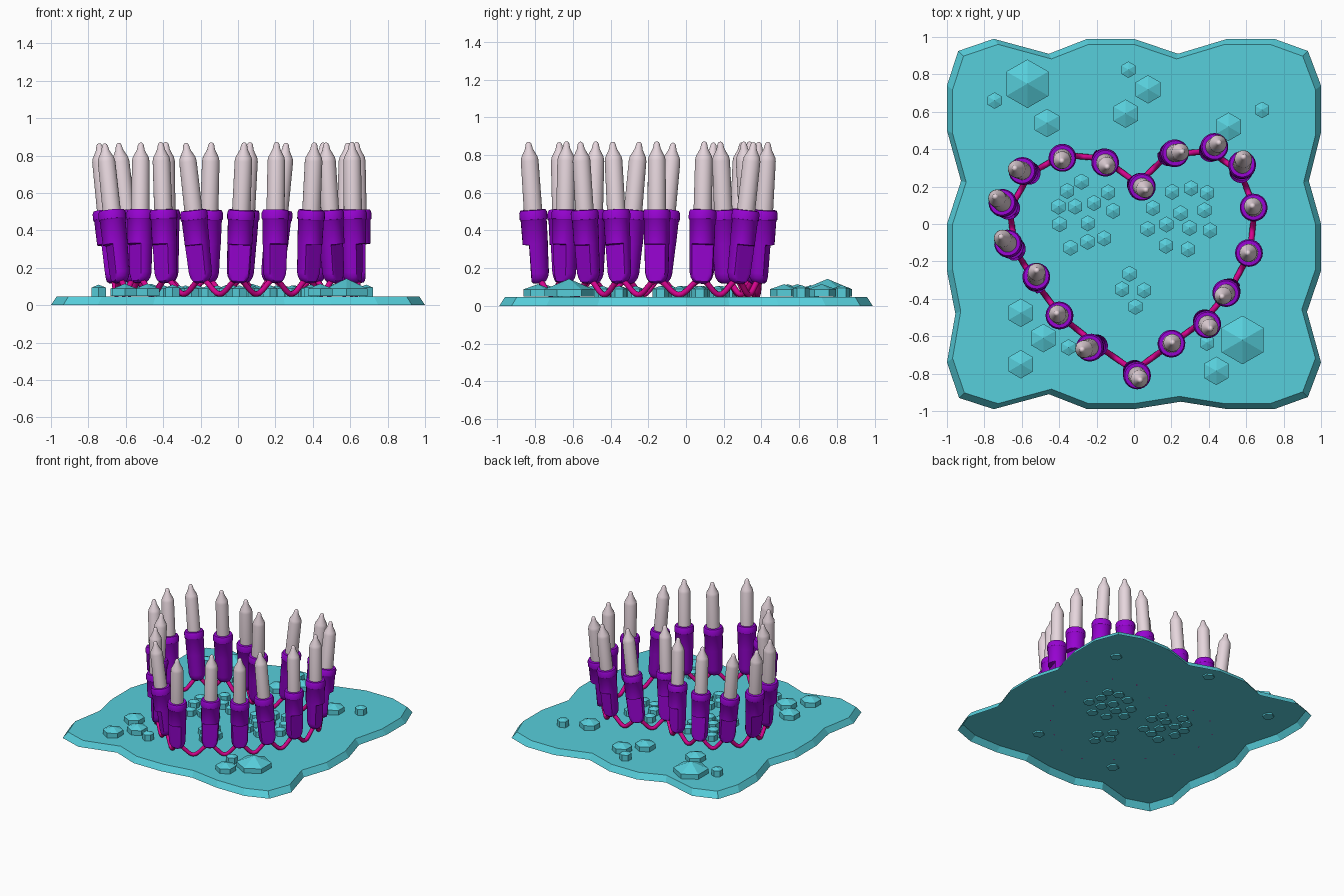
import bpy, bmesh, math, random
from mathutils import Vector, Matrix

if "Cube" in bpy.data.objects:
    bpy.data.objects.remove(bpy.data.objects["Cube"])

random.seed(4)


def material(name, rgb):
    m = bpy.data.materials.new(name)
    m.diffuse_color = (*rgb, 1)
    m.use_nodes = True
    m.node_tree.nodes["Principled BSDF"].inputs["Base Color"].default_value = m.diffuse_color
    return m


TEAL = material("teal", (0.095, 0.62, 0.71))
PURPLE = material("purple", (0.31, 0.001, 0.64))
MAGENTA = material("magenta", (0.66, 0.001, 0.27))
PALE = material("pale_pink", (0.79, 0.67, 0.72))


def finish(bm, name, mat, smooth=False):
    mesh = bpy.data.meshes.new(name)
    bm.to_mesh(mesh)
    bm.free()
    mesh.materials.append(mat)
    ob = bpy.data.objects.new(name, mesh)
    bpy.context.collection.objects.link(ob)
    if smooth:
        bpy.ops.object.select_all(action='DESELECT')
        ob.select_set(True)
        bpy.context.view_layer.objects.active = ob
        bpy.ops.object.shade_smooth_by_angle(angle=math.radians(35))
    return ob


def skin(bm, rings, bottom=True):
    """Join counter-clockwise rings of points, bottom to top, into a capped solid."""
    rows = [[bm.verts.new(p) for p in ring] for ring in rings]
    n = len(rows[0])
    for a, b in zip(rows, rows[1:]):
        for i in range(n):
            j = (i + 1) % n
            bm.faces.new((a[i], a[j], b[j], b[i]))
    if bottom:
        bm.faces.new(rows[0][::-1])
    return bm.faces.new(rows[-1])


def lathe(bm, profile, mat, sides=24, flat_below=None, flat=0.033):
    """Revolve a profile; below a height, cut the outer (-y) side flat."""
    rings = []
    for r, z in profile:
        ring = []
        for i in range(sides):
            a = 2 * math.pi * i / sides
            x, y = r * math.cos(a), r * math.sin(a)
            if flat_below is not None and z < flat_below:
                y = max(-flat, y)
            ring.append(mat @ Vector((x, y, z)))
        rings.append(ring)
    skin(bm, rings)


# wavy base: thin open-bottomed shell with sloped rim
OUTLINE = [(-1, .74), (-.94, .925), (-.75, .99), (-.455, .91), (-.25, .99), (0, .99),
           (.235, .91), (.5, .99), (.75, .99), (.93, .925), (1, .74), (1, .49),
           (.935, .23), (1, 0), (1, -.25), (.925, -.47), (1, -.74), (.93, -.925),
           (.75, -.99), (.5, -.99), (.25, -.95), (0, -.99), (-.25, -.99), (-.455, -.91),
           (-.75, -.99), (-.935, -.93), (-1, -.74), (-.955, -.48), (-1, -.25), (-1, 0),
           (-.925, .23), (-1, .5)][::-1]
bm = bmesh.new()
skin(bm, [[(x, y, 0) for x, y in OUTLINE],
          [(x * .97, y * .97, .046) for x, y in OUTLINE]], bottom=False)
finish(bm, "base_slab", TEAL)


# hexagonal stones with shallow pointed tops
def stones(name, spots, r, foot, wall, peak):
    bm = bmesh.new()
    for x, y in spots:
        pts = [(x - r * math.sin(i * math.pi / 3), y + r * math.cos(i * math.pi / 3))
               for i in range(6)]
        top = skin(bm, [[(a, b, z) for a, b in pts] for z in (foot, wall)])
        tip = bmesh.ops.poke(bm, faces=[top])["verts"][0]
        tip.co.z = peak
    finish(bm, name, TEAL)


stones("large_stones", [(-.57, .75), (.58, -.62)], .13, .05, .088, .143)
stones("medium_stones", [(.075, .72), (-.045, .59), (-.465, .54), (.505, .52),
                         (-.605, -.475), (-.605, -.75), (-.485, -.61), (.44, -.785)],
       .076, .05, .088, .115)
stones("small_stones", [(-.03, .825), (-.745, .66), (.685, .61), (.39, -.635),
                        (-.35, -.66)], .044, .034, .094, .11)

# loose pebbles inside the ring of lights
pebbles = []


def scatter(count, cx, cy, rx, ry):
    goal = len(pebbles) + count
    for _ in range(8000):
        if len(pebbles) == goal:
            break
        x, y = random.uniform(-rx, rx), random.uniform(-ry, ry)
        p = Vector((cx + x, cy + y))
        if (x / rx) ** 2 + (y / ry) ** 2 < 1 and all((p - q).length > .088 for q in pebbles):
            pebbles.append(p)


scatter(12, -.25, .04, .17, .21)
scatter(12, .25, .04, .19, .19)
scatter(4, -.01, -.36, .07, .19)
stones("scattered_pebbles", pebbles, .043, .034, .09, .106)

# heart of lights: foot positions and tip positions, in order along the wire
FEET = [(.02, .215), (-.165, .35), (-.38, .37), (-.555, .27), (-.665, .08), (-.635, -.14),
        (-.525, -.315), (-.385, -.5), (-.195, -.65), (0, -.785), (.195, -.645),
        (.375, -.515), (.515, -.35), (.62, -.155), (.645, .08), (.57, .275),
        (.405, .39), (.18, .37)]
TIPS = [(.06, .185), (-.145, .31), (-.385, .34), (-.63, .295), (-.735, .14), (-.705, -.075),
        (-.52, -.255), (-.41, -.48), (-.27, -.67), (.03, -.83), (.205, -.635),
        (.405, -.555), (.475, -.385), (.61, -.155), (.635, .095), (.585, .35),
        (.45, .43), (.25, .385)]
SOCKET = [(.026, 0), (.044, .01), (.056, .03), (.062, .055), (.066, .204), (.067, .208),
          (.069, .335), (.074, .342), (.074, .375), (.067, .39), (.04, .392)]
BULB = [(.049, .36), (.047, .652), (.043, .672), (.021, .714), (.016, .738), (.011, .748),
        (.004, .752)]
n = len(FEET)
for i in range(n):
    foot = Vector((*FEET[i], .12))
    lean = (Vector(TIPS[i]) - Vector(FEET[i])) * 1.12
    up = Vector((*lean, .748)).normalized()
    along = Vector((*FEET[(i + 1) % n], 0)) - Vector((*FEET[i - 1], 0))
    inward = up.cross(along).normalized()
    side = inward.cross(up)
    frame = Matrix.Translation(foot) @ Matrix((side, inward, up)).transposed().to_4x4()
    # socket with outer face of the lower half cut flat
    bm = bmesh.new()
    lathe(bm, SOCKET, frame, flat_below=.206)
    finish(bm, f"socket_{i + 1}", PURPLE, True)
    # pointed bulb
    bm = bmesh.new()
    lathe(bm, BULB, frame)
    finish(bm, f"bulb_{i + 1}", PALE, True)

# wire drooping between the sockets
path = []
for i in range(n):
    a, b = Vector((*FEET[i], 0)), Vector((*FEET[(i + 1) % n], 0))
    for k in range(12):
        p = a.lerp(b, k / 12)
        p.z = .099 + .04 * math.cos(2 * math.pi * k / 12)
        path.append(p)
curve = bpy.data.curves.new("wire", 'CURVE')
curve.dimensions = '3D'
curve.bevel_depth = .0155
curve.bevel_resolution = 2
spline = curve.splines.new('POLY')
spline.points.add(len(path) - 1)
for pt, p in zip(spline.points, path):
    pt.co = (*p, 1)
spline.use_cyclic_u = True
curve.materials.append(MAGENTA)
wire = bpy.data.objects.new("wire", curve)
bpy.context.collection.objects.link(wire)
